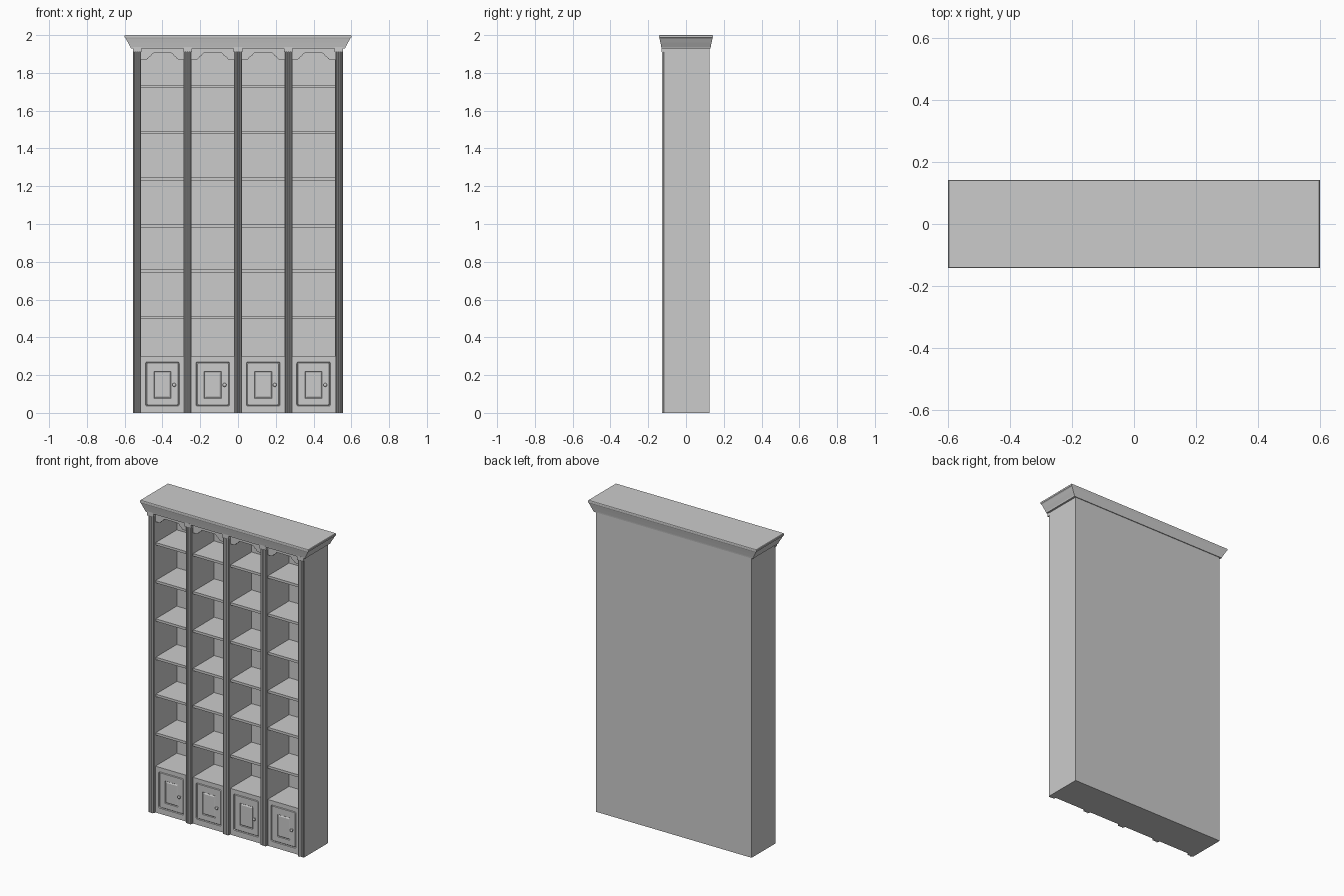
import bpy, bmesh, math

if "Cube" in bpy.data.objects:
    bpy.data.objects.remove(bpy.data.objects["Cube"])

BAYS = [-0.4, -0.1333, 0.1333, 0.4]
POSTS = [-0.534, -0.2667, 0.0, 0.2667, 0.534]
BAY_W, FRONT, BACK, TOP = 0.227, -0.108, 0.125, 1.936
INNER_BACK = 0.11


def finish(bm, name, smooth=False):
    bmesh.ops.recalc_face_normals(bm, faces=bm.faces)
    me = bpy.data.meshes.new(name)
    bm.to_mesh(me)
    bm.free()
    ob = bpy.data.objects.new(name, me)
    bpy.context.collection.objects.link(ob)
    if smooth:
        bpy.ops.object.select_all(action='DESELECT')
        ob.select_set(True)
        bpy.context.view_layer.objects.active = ob
        bpy.ops.object.shade_smooth_by_angle(angle=math.radians(35))
    return ob


def loft(name, rings, smooth=False):
    """Join rings with equal point counts and cap both ends."""
    bm = bmesh.new()
    vr = [[bm.verts.new(p) for p in r] for r in rings]
    n = len(vr[0])
    for a, b in zip(vr, vr[1:]):
        for i in range(n):
            bm.faces.new((a[i], a[(i + 1) % n], b[(i + 1) % n], b[i]))
    bm.faces.new(vr[0])
    bm.faces.new(vr[-1])
    return finish(bm, name, smooth)


def box(name, x0, x1, y0, y1, z0, z1):
    sq = [(x0, y0), (x1, y0), (x1, y1), (x0, y1)]
    return loft(name, [[(x, y, z) for x, y in sq] for z in (z0, z1)])


def round_rect(cx, cz, hx, hz, r, y):
    pts = []
    for k, (sx, sz) in enumerate([(1, 1), (-1, 1), (-1, -1), (1, -1)]):
        for j in range(5):
            a = math.radians(90 * k + 22.5 * j)
            pts.append((cx + sx * (hx - r) + r * math.cos(a), y,
                        cz + sz * (hz - r) + r * math.sin(a)))
    return pts


# Carcass: upright walls, back and top
for i, x in enumerate(POSTS):
    w = 0.021 if abs(x) > 0.5 else 0.0199
    box(f"upright_{i}", x - w, x + w, FRONT, INNER_BACK, 0, TOP)
box("back_panel", -0.555, 0.555, INNER_BACK, BACK, 0, TOP)
box("top_panel", -0.513, 0.513, -0.09, INNER_BACK, 1.92, TOP)

# Fluted pilasters: half profile (x, depth) with three rounded flutes
half = [(0.021, FRONT), (0.021, -0.116), (0.018, -0.118), (0.0165, -0.1265)]
for c in (0.0105, 0.0):
    for a in range(0, 181, 30):
        x = c + 0.004 * math.cos(math.radians(a))
        if x > 1e-5:
            half.append((x, -0.1265 + 0.005 * math.sin(math.radians(a))))
profile = half + [(0, -0.1215)] + [(-x, y) for x, y in reversed(half)]
for i, x in enumerate(POSTS):
    loft(f"pilaster_{i}", [[(x + px, py, z) for px, py in profile] for z in (0, 1.91)], True)
    box(f"pilaster_cap_{i}", x - 0.023, x + 0.023, -0.131, FRONT, 1.91, TOP)

# Repeating bays
arch = [(0.1135, TOP), (0.1135, 1.872), (0.082, 1.872), (0.078, 1.874), (0.074, 1.880),
        (0.069, 1.886), (0.062, 1.889), (0.058, 1.893), (0.054, 1.900), (0.048, 1.904), (0.04, 1.905)]
arch += [(-x, z) for x, z in reversed(arch)]
for i, cx in enumerate(BAYS):
    x0, x1 = cx - BAY_W / 2, cx + BAY_W / 2
    # Scalloped valance
    loft(f"valance_{i}", [[(cx + x, y, z) for x, z in arch] for y in (FRONT, -0.093)])
    # Shelves
    for j, z in enumerate((0.504, 0.752, 0.99, 1.237, 1.484, 1.728)):
        box(f"shelf_{i}_{j}", x0, x1, -0.104, INNER_BACK, z - 0.008, z + 0.008)
    # Base cupboard and its panelled door front
    box(f"cupboard_{i}", x0, x1, -0.085, INNER_BACK, 0, 0.298)
    H = BAY_W / 2
    loft(f"door_{i}", [
        round_rect(cx, 0.149, H, 0.149, 0.0002, -0.085),
        round_rect(cx, 0.149, H, 0.149, 0.0002, FRONT),
        round_rect(cx, 0.153, 0.089, 0.117, 0.008, FRONT),
        round_rect(cx, 0.153, 0.086, 0.114, 0.007, FRONT + 0.006),
        round_rect(cx, 0.153, 0.082, 0.110, 0.006, FRONT + 0.002),
        round_rect(cx, 0.148, 0.046, 0.072, 0.003, FRONT + 0.002),
        round_rect(cx, 0.148, 0.043, 0.069, 0.002, FRONT + 0.006),
        round_rect(cx, 0.148, 0.036, 0.062, 0.002, FRONT + 0.002)])
    # Turned knob
    prof = [(0.006, FRONT + 0.004), (0.004, -0.111), (0.005, -0.113), (0.0095, -0.116),
            (0.010, -0.119), (0.007, -0.122), (0.003, -0.1235)]
    loft(f"knob_{i}", [[(cx + 0.062 + r * math.cos(a * math.tau / 16), y,
                         0.148 + r * math.sin(a * math.tau / 16)) for a in range(16)]
                       for r, y in prof], True)

# Crown cornice
rings = [(0.557, 0.127, 1.930), (0.567, 0.130, 1.930), (0.570, 0.131, 1.938),
         (0.583, 0.1355, 1.961), (0.594, 0.140, 1.982), (0.600, 0.142, 1.987),
         (0.600, 0.142, 1.997), (0.597, 0.140, 2.0)]
loft("cornice", [[(sx * hx, sy * hy, z) for sx, sy in ((1, 1), (-1, 1), (-1, -1), (1, -1))]
                 for hx, hy, z in rings])
